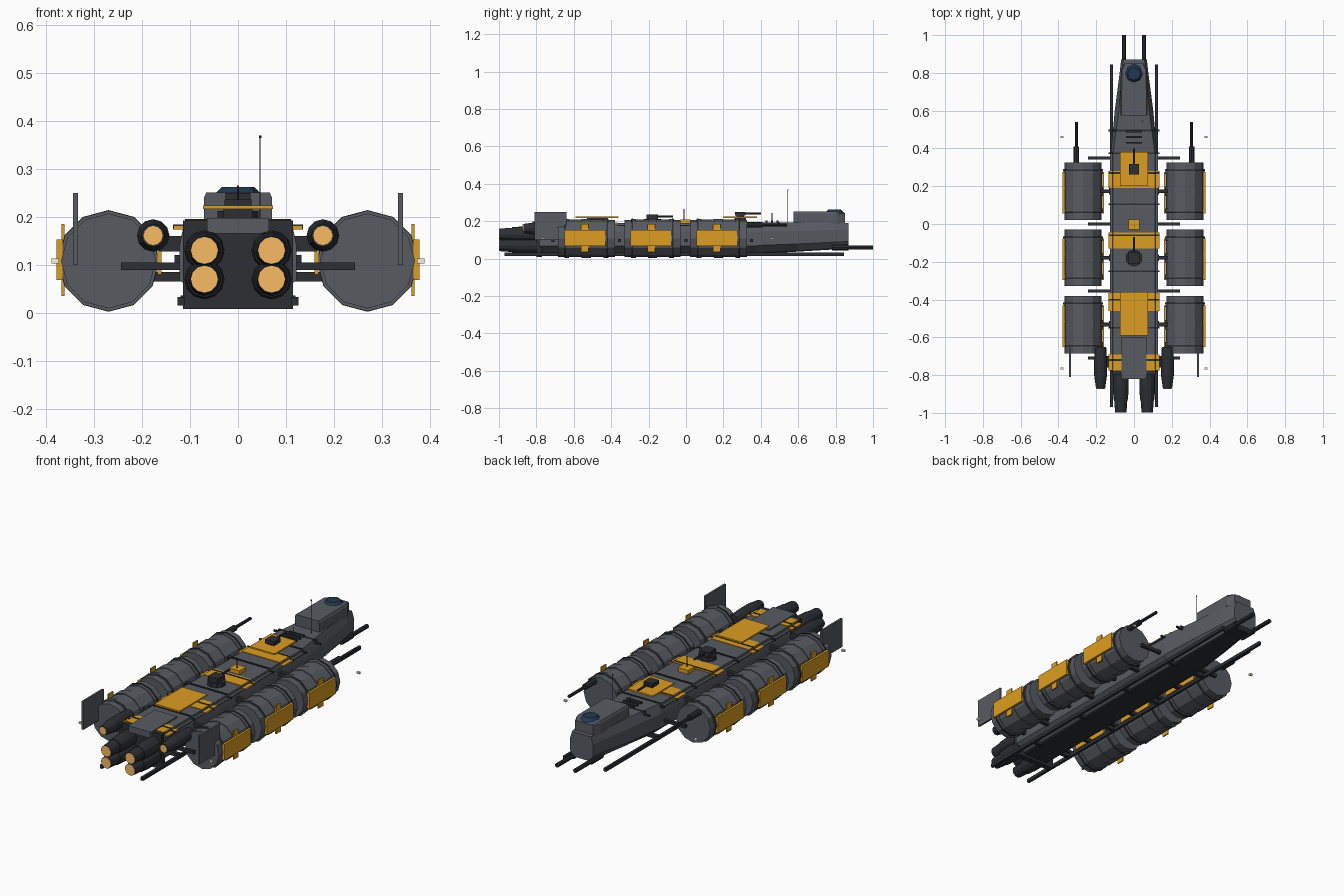
import bpy, bmesh, math
from mathutils import Matrix

if "Cube" in bpy.data.objects:
    bpy.data.objects.remove(bpy.data.objects["Cube"])


def mat(name, r, g, b):
    m = bpy.data.materials.new(name)
    m.diffuse_color = (r, g, b, 1)
    m.use_nodes = True
    m.node_tree.nodes["Principled BSDF"].inputs["Base Color"].default_value = m.diffuse_color
    return m


GREY = mat("hull_grey", 0.095, 0.105, 0.12)
DARK = mat("dark_metal", 0.025, 0.028, 0.034)
YELLOW = mat("yellow_panel", 0.72, 0.34, 0.016)
GLOW = mat("engine_glow", 0.95, 0.5, 0.13)
GLASS = mat("canopy_glass", 0.015, 0.04, 0.08)
LAMP = mat("lamp", 0.95, 0.88, 0.66)


def finish(name, bm, m):
    bmesh.ops.recalc_face_normals(bm, faces=bm.faces)
    me = bpy.data.meshes.new(name)
    bm.to_mesh(me)
    bm.free()
    me.materials.append(m)
    ob = bpy.data.objects.new(name, me)
    bpy.context.collection.objects.link(ob)
    return ob


def box(name, x, y, z, m):
    """Box from (min, max) ranges."""
    bm = bmesh.new()
    bmesh.ops.create_cube(bm, size=1)
    for v in bm.verts:
        v.co = [(a + b) / 2 + c * (b - a) for (a, b), c in zip((x, y, z), v.co)]
    return finish(name, bm, m)


def loft(name, rings, m):
    """Skin closed rings of equal length and cap both ends."""
    bm = bmesh.new()
    rv = [[bm.verts.new(p) for p in r] for r in rings]
    n = len(rv[0])
    for a, b in zip(rv, rv[1:]):
        for i in range(n):
            j = (i + 1) % n
            bm.faces.new((a[i], a[j], b[j], b[i]))
    bm.faces.new(rv[0])
    bm.faces.new(rv[-1])
    return finish(name, bm, m)


def turned(name, x, z, prof, m, n=12):
    """Faceted body along y from (y, radius) pairs."""
    ang = [2 * math.pi * i / n for i in range(n)]
    return loft(name, [[(x + r * math.sin(a), y, z + r * math.cos(a)) for a in ang]
                       for y, r in prof], m)


def post(name, x, y, z0, z1, r, m, n=8, r2=None):
    bm = bmesh.new()
    bmesh.ops.create_cone(bm, cap_ends=True, segments=n, radius1=r, radius2=r if r2 is None else r2,
                          depth=z1 - z0, matrix=Matrix.Translation((x, y, (z0 + z1) / 2)))
    return finish(name, bm, m)


def section(y, w, top, lo, hi, bot):
    """Chamfered hull section: w half width, top half width of the roof, lo..hi height, bot half floor."""
    h = hi - lo
    half = [(bot, lo), (w, lo + h * 0.24), (w, lo + h * 0.7), (top, hi)]
    return [(x, y, z) for x, z in half] + [(-x, y, z) for x, z in reversed(half)]


def roof_band(name, y0, y1, w, rise, m):
    """Stepped band over the roof: thin wide eave plus raised centre."""
    half = [(w, 0.174), (w, 0.179 + rise), (0.113, 0.179 + rise), (0.11, 0.190 + rise)]
    loft(name, [[(x, y, z) for x, z in half] + [(-x, y, z) for x, z in reversed(half)]
                for y in (y0, y1)], m)


# Main hull and tapered nose, one continuous chamfered section
loft("main_hull", [section(y, 0.122, 0.112, 0.03, 0.189, 0.075) for y in (-0.78, 0.38)], GREY)
loft("nose", [section(0.38, 0.122, 0.11, 0.032, 0.192, 0.075),
              section(0.60, 0.102, 0.08, 0.042, 0.194, 0.065),
              section(0.80, 0.076, 0.066, 0.055, 0.196, 0.05),
              section(0.87, 0.068, 0.055, 0.06, 0.19, 0.045)], GREY)
loft("belly_keel", [[(-w, y, z), (w, y, z), (w, y, z + 0.03), (-w, y, z + 0.03)]
                    for y, w, z in ((-0.79, 0.07, 0.022), (0.38, 0.07, 0.024), (0.84, 0.042, 0.052))], DARK)
box("rear_bulkhead", (-0.115, 0.115), (-0.80, -0.77), (0.008, 0.192), DARK)
box("rear_roof_block", (-0.065, 0.065), (-0.82, -0.76), (0.165, 0.198), GREY)

# Roof bands, yellow and grey, with dark ribs
roof_band("grey_roof", -0.77, 0.37, 0.128, 0, GREY)
for i, (a, b) in enumerate([(0.19, 0.28), (-0.13, -0.045), (-0.46, -0.365), (-0.775, -0.69)]):
    roof_band(f"yellow_band_{i}", a, b, 0.134, 0.003, YELLOW)
box("rear_roof_spine", (-0.065, 0.065), (-0.77, -0.60), (0.185, 0.198), GREY)
for i, y in enumerate((0.495, 0.375, 0.27, 0.105, -0.06, -0.25, -0.40, -0.55, -0.72)):
    roof_band(f"roof_rib_{i}", y - 0.004, y + 0.004, 0.136, 0.005, DARK)
for i in range(3):
    y = 0.43 + 0.03 * i
    box(f"vent_slat_{i}", (-0.043, 0.043), (y - 0.005, y + 0.005), (0.185, 0.203), DARK)

# Raised roof plates
for i, (a, b) in enumerate([(0.20, 0.38), (-0.59, -0.36)]):
    box(f"roof_plate_{i}", (-0.073, 0.073), (a, b), (0.216, 0.224), YELLOW)
    box(f"roof_plate_foot_{i}", (-0.03, 0.03), (a + 0.06, b - 0.06), (0.188, 0.217), DARK)

# Bridge with canopy
loft("bridge", [[(-x0, y, 0.185), (x0, y, 0.185), (x0, y, 0.24), (x1, y, z1), (-x1, y, z1), (-x0, y, 0.24)]
                for y, x0, x1, z1 in ((0.575, 0.071, 0.066, 0.251), (0.81, 0.07, 0.064, 0.251),
                                      (0.85, 0.052, 0.046, 0.243))], GREY)
post("canopy", 0, 0.795, 0.242, 0.262, 0.054, GLASS, 8, 0.034)

# Crossbars
for i, y in enumerate((0.35, 0.0, -0.355, -0.71)):
    box(f"crossbar_{i}", (-0.244, 0.244), (y - 0.008, y + 0.008), (0.089, 0.105), DARK)

for side, s in (("left", -1), ("right", 1)):
    def mx(a, b):
        return (min(s * a, s * b), max(s * a, s * b))

    # Cargo tanks, bands, panels and struts
    for i, (a, b) in enumerate([(0.022, 0.325), (-0.328, -0.03), (-0.685, -0.38)]):
        c = (a + b) / 2
        p = c - 0.008
        prof = [(a, 0.099), (a + 0.035, 0.099), (a + 0.035, 0.104), (a + 0.06, 0.104), (a + 0.06, 0.1),
                (c - 0.025, 0.1), (c - 0.025, 0.104), (c + 0.025, 0.104), (c + 0.025, 0.1),
                (b - 0.06, 0.1), (b - 0.06, 0.104), (b - 0.035, 0.104), (b - 0.035, 0.099), (b, 0.099)]
        turned(f"tank_{side}_{i}", s * 0.27, 0.108, prof, GREY)
        for k, y in enumerate((a + 0.04, b - 0.04)):
            turned(f"tank_band_{side}_{i}_{k}", s * 0.27, 0.108, [(y - 0.004, 0.106), (y + 0.004, 0.106)], DARK)
        box(f"tank_panel_outer_{side}_{i}", mx(0.366, 0.378), (p - 0.11, p + 0.11), (0.068, 0.153), YELLOW)
        box(f"tank_panel_inner_{side}_{i}", mx(0.16, 0.168), (p - 0.11, p + 0.11), (0.08, 0.136), YELLOW)
        box(f"tank_clamp_{side}_{i}", mx(0.362, 0.368), (p - 0.02, p + 0.02), (0.035, 0.185), YELLOW)
        for k, z in enumerate((0.075, 0.145)):
            box(f"strut_{side}_{i}_{k}", mx(0.11, 0.185), (c - 0.01, c + 0.01), (z - 0.01, z + 0.01), DARK)
        box(f"strut_foot_{side}_{i}", mx(0.11, 0.132), (c - 0.018, c + 0.018), (0.09, 0.12), DARK)

    # Tail fin
    box(f"fin_{side}", mx(0.334, 0.344), (-0.81, -0.64), (0.10, 0.25), GREY)

    # Long keel rails with brackets
    box(f"keel_rail_{side}", mx(0.112, 0.126), (-0.97, 0.845), (0.015, 0.033), DARK)
    for i, y in enumerate((-0.65, -0.3, 0.05, 0.4)):
        box(f"rail_bracket_{side}_{i}", mx(0.06, 0.12), (y - 0.01, y + 0.01), (0.018, 0.036), DARK)

    # Main engines: stacked pairs
    for k, z in (("upper", 0.13), ("lower", 0.07)):
        turned(f"engine_{k}_{side}", s * 0.07, z,
               [(-0.77, 0.038), (-0.80, 0.041), (-0.87, 0.042), (-0.93, 0.038), (-0.93, 0.035),
                (-0.998, 0.030), (-0.998, 0.028), (-0.985, 0.026)], DARK)
        turned(f"engine_glow_{k}_{side}", s * 0.07, z, [(-0.985, 0.028), (-0.999, 0.028)], GLOW)

    # Small outer engines
    turned(f"small_engine_{side}", s * 0.177, 0.161,
           [(-0.65, 0.028), (-0.66, 0.031), (-0.73, 0.034), (-0.80, 0.034), (-0.87, 0.024)], DARK)
    turned(f"small_engine_glow_{side}", s * 0.177, 0.161, [(-0.86, 0.02), (-0.873, 0.02)], GLOW)
    box(f"small_engine_mount_{side}", mx(0.11, 0.165), (-0.76, -0.70), (0.128, 0.16), DARK)

    # Bow guns and tank guns
    turned(f"bow_gun_{side}", s * 0.053, 0.06,
           [(0.78, 0.016), (0.87, 0.016), (0.87, 0.011), (1.0, 0.011)], DARK, 8)
    turned(f"tank_gun_{side}", s * 0.305, 0.18,
           [(0.31, 0.015), (0.41, 0.015), (0.41, 0.008), (0.54, 0.008)], DARK, 8)

    # Marker lamps
    for i, y in enumerate((0.46, -0.765)):
        box(f"marker_lamp_{side}_{i}", mx(0.373, 0.389), (y - 0.006, y + 0.006), (0.103, 0.113), LAMP)

# Roof turrets
post("mid_turret_base", 0, -0.18, 0.185, 0.212, 0.045, DARK, 10)
box("mid_turret_head", (-0.028, 0.028), (-0.21, -0.15), (0.21, 0.236), DARK)
box("front_turret_base", (-0.02, 0.02), (0.27, 0.31), (0.222, 0.234), DARK)
box("front_turret_head", (-0.026, 0.026), (0.262, 0.318), (0.23, 0.25), DARK)
for name, y0, y1, z in (("mid", -0.16, -0.07, 0.225), ("front", 0.31, 0.40, 0.241)):
    turned(f"{name}_turret_barrel", 0, z, [(y0, 0.006), (y1, 0.006)], DARK, 6)

# Sensor box and masts
box("sensor_box", (-0.03, 0.03), (-0.03, 0.025), (0.185, 0.21), YELLOW)
post("sensor_mast", 0, -0.01, 0.2, 0.265, 0.0025, DARK, 6)
post("tall_mast", 0.046, 0.545, 0.19, 0.366, 0.0014, DARK, 6)
post("mast_tip", 0.046, 0.545, 0.364, 0.370, 0.003, DARK, 6)
post("short_mast", 0, 0.46, 0.19, 0.245, 0.002, DARK, 6)
